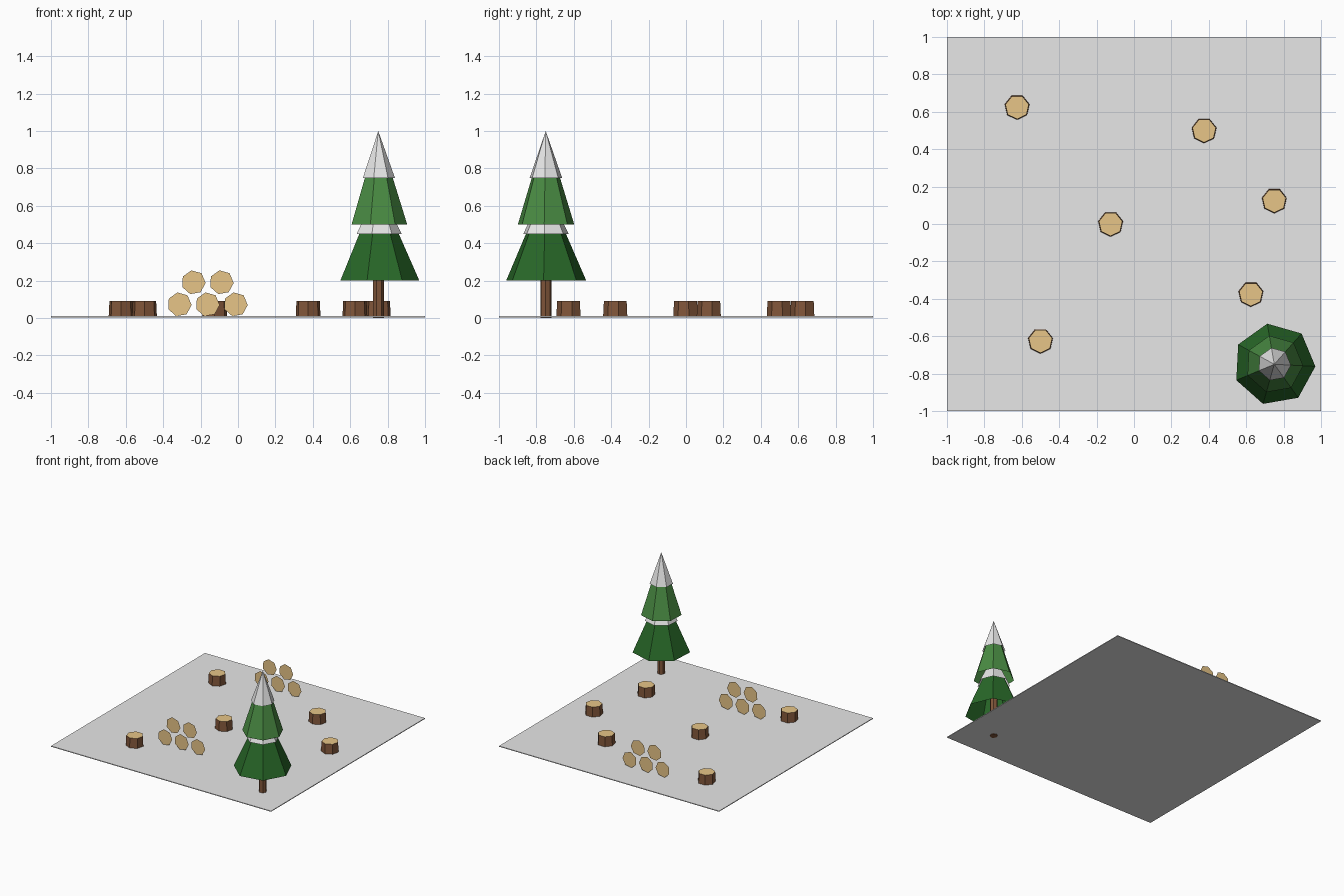
import bpy
import math
from mathutils import Matrix, Vector

SIDES = 7
GROUND_Z = 0.01

if "Cube" in bpy.data.objects:
    bpy.data.objects.remove(bpy.data.objects["Cube"], do_unlink=True)


def make_material(name, rgb):
    mat = bpy.data.materials.new(name)
    mat.use_nodes = True
    color = (*rgb, 1.0)
    mat.diffuse_color = color
    mat.node_tree.nodes["Principled BSDF"].inputs["Base Color"].default_value = color
    return mat


snow = make_material("snow_grey", (0.8, 0.8, 0.8))
light_green = make_material("light_green", (0.067, 0.26, 0.056))
dark_green = make_material("dark_green", (0.021, 0.138, 0.021))
bark = make_material("bark_brown", (0.22, 0.093, 0.042))
wood = make_material("cut_wood", (0.86, 0.6, 0.26))


def finish(name, *mats):
    obj = bpy.context.object
    obj.name = name
    for mat in mats:
        obj.data.materials.append(mat)
    return obj


def frustum(name, x, y, z0, z1, r0, r1, turn, fill, *mats):
    """Seven-sided tapered column; fill NOTHING leaves the ends open."""
    bpy.ops.mesh.primitive_cone_add(
        vertices=SIDES, radius1=r0, radius2=r1, depth=z1 - z0,
        end_fill_type=fill, location=(x, y, (z0 + z1) / 2))
    obj = finish(name, *mats)
    # The primitive starts its first corner on +y, so turn it to the wanted angle
    obj.data.transform(Matrix.Rotation(math.radians(turn - 90), 4, "Z"))
    return obj


# Ground slab
bpy.ops.mesh.primitive_cube_add(size=1, location=(0, 0, GROUND_Z - 0.003))
finish("ground", snow).scale = (2, 2, 0.006)

# Tree: open cones nested over one another
tx, ty = 0.75, -0.75
frustum("tree_trunk", tx, ty, 0, 0.4, 0.03, 0.03, -3, "NGON", bark)
for name, z0, z1, radius, mat in (
        ("lower_branches", 0.2, 0.7, 0.22, dark_green),
        ("middle_snow", 0.45, 0.7, 0.125, snow),
        ("upper_branches", 0.5, 1.0, 0.155, light_green),
        ("top_snow", 0.75, 1.0, 0.089, snow)):
    frustum(name, tx, ty, z0, z1, radius, 0, -3, "NOTHING", mat)

# Stumps with a cut wood top
for x, y in ((-0.625, 0.625), (0.375, 0.5), (0.75, 0.125),
             (-0.125, 0), (0.625, -0.375), (-0.5, -0.625)):
    stump = frustum("stump", x, y, GROUND_Z, 0.09, 0.068, 0.064, -90, "NGON", bark, wood)
    for face in stump.data.polygons:
        face.material_index = int(face.normal.z > 0.9)

# Two stacks of flat log ends, three below and two above
for y in (-0.5, 0.75):
    for count, z in ((3, 0.073), (2, 0.191)):
        for i in range(count):
            x = -0.163 + 0.15 * (i - (count - 1) / 2)
            bpy.ops.mesh.primitive_circle_add(
                vertices=SIDES, radius=0.065, fill_type="NGON", location=(x, y, z))
            log = finish("log_end", wood)
            log.data.transform(Matrix.Rotation(math.radians(90), 4, "X")
                               @ Matrix.Rotation(math.radians(-93), 4, "Z"))
